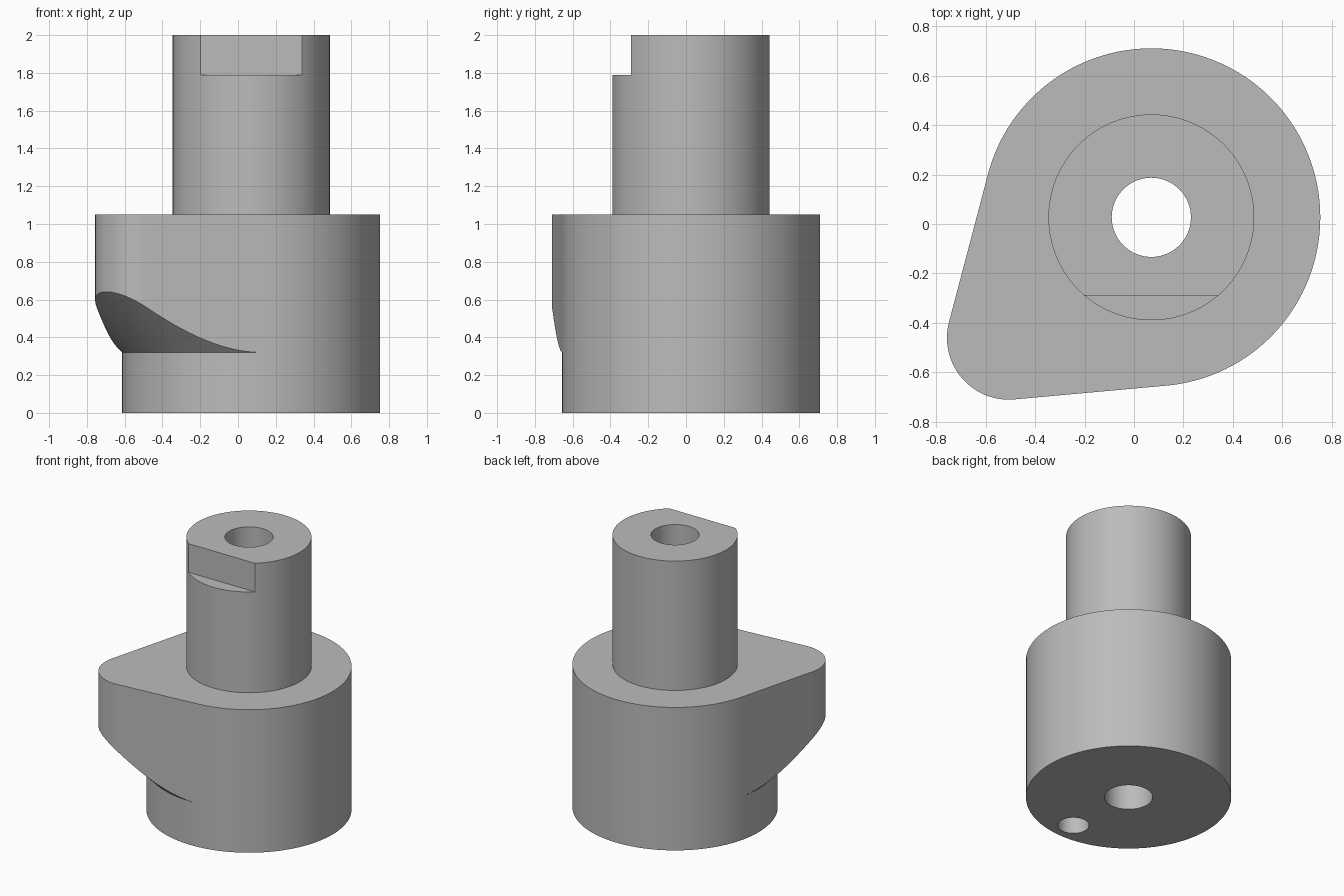
import bpy, bmesh
from math import sin, cos, atan2, acos, hypot, pi, radians
from mathutils import Vector

cube = bpy.data.objects.get("Cube")
if cube:
    bpy.data.objects.remove(cube)

AXIS = Vector((0.07, 0.027))      # common axis of body, shaft and bore
TIP = Vector((-0.506, -0.46))     # centre of the rounded lobe tip
BODY_R, TIP_R, SHAFT_R, BORE_R = 0.683, 0.25, 0.416, 0.16
STEP_Z, BODY_Z, TOP_Z = 0.32, 1.05, 2.0

steel = bpy.data.materials.new("grey steel")
steel.use_nodes = True
grey = (0.5, 0.5, 0.5, 1)
steel.diffuse_color = grey
steel.node_tree.nodes["Principled BSDF"].inputs["Base Color"].default_value = grey


def arc(centre, radius, start, end, count):
    angles = [start + (end - start) * i / count for i in range(count + 1)]
    return [centre + radius * Vector((cos(a), sin(a))) for a in angles]


def line(a, b, count):
    return [a.lerp(b, i / count) for i in range(1, count)]


# Cam outline: large circle and tip circle joined by their outer tangents
offset = TIP - AXIS
heading = atan2(offset.y, offset.x)
spread = acos((BODY_R - TIP_R) / offset.length)
big = arc(AXIS, BODY_R, heading + spread, heading + 2 * pi - spread, 120)
tip = arc(TIP, TIP_R, heading - spread, heading + spread, 48)
outline = big + line(big[-1], tip[0], 24) + tip + line(tip[-1], big[0], 24)

# One closed cross-section per outline point, swept around the axis;
# the lobe underside rises at 45 degrees from the body
bm = bmesh.new()
sections = []
for p in outline:
    reach = p - AXIS
    dist = max(reach.length, BODY_R)
    ray = reach.normalized()
    profile = [(BORE_R, 0), (BODY_R, 0), (BODY_R, STEP_Z),
               (dist, STEP_Z + dist - BODY_R), (dist, BODY_Z),
               (SHAFT_R, BODY_Z), (SHAFT_R, TOP_Z), (BORE_R, TOP_Z)]
    sections.append([bm.verts.new((*(AXIS + ray * r), z)) for r, z in profile])
for i, a in enumerate(sections):
    b = sections[(i + 1) % len(sections)]
    for j in range(len(a)):
        k = (j + 1) % len(a)
        bm.faces.new((a[j], b[j], b[k], a[k]))
bmesh.ops.remove_doubles(bm, verts=bm.verts, dist=1e-5)
bmesh.ops.recalc_face_normals(bm, faces=bm.faces)
mesh = bpy.data.meshes.new("cam_shaft")
bm.to_mesh(mesh)
bm.free()
mesh.materials.append(steel)
cam = bpy.data.objects.new("cam_shaft", mesh)
bpy.context.collection.objects.link(cam)


def cut(name):
    cutter = bpy.context.object
    cutter.name = name
    cutter.hide_render = True
    cutter.data.materials.append(steel)
    bpy.context.view_layer.objects.active = cam
    mod = cam.modifiers.new(name, 'BOOLEAN')
    mod.operation = 'DIFFERENCE'
    mod.solver = 'EXACT'
    mod.object = cutter
    bpy.ops.object.modifier_apply(modifier=name)
    bpy.data.objects.remove(cutter)


# Flat on the shaft top
bpy.ops.mesh.primitive_cube_add(size=1, location=(AXIS.x, -0.79, 2.29))
bpy.context.object.scale = (2, 1, 1)
bpy.context.view_layer.update()
cut("shaft_flat")

# Blind pin hole in the underside
bpy.ops.mesh.primitive_cylinder_add(vertices=48, radius=0.104, depth=0.8,
                                    location=(0.11, -0.497, 0))
cut("pin_hole")

bpy.ops.object.select_all(action='DESELECT')
cam.select_set(True)
bpy.context.view_layer.objects.active = cam
bpy.ops.object.shade_smooth_by_angle(angle=radians(25))
